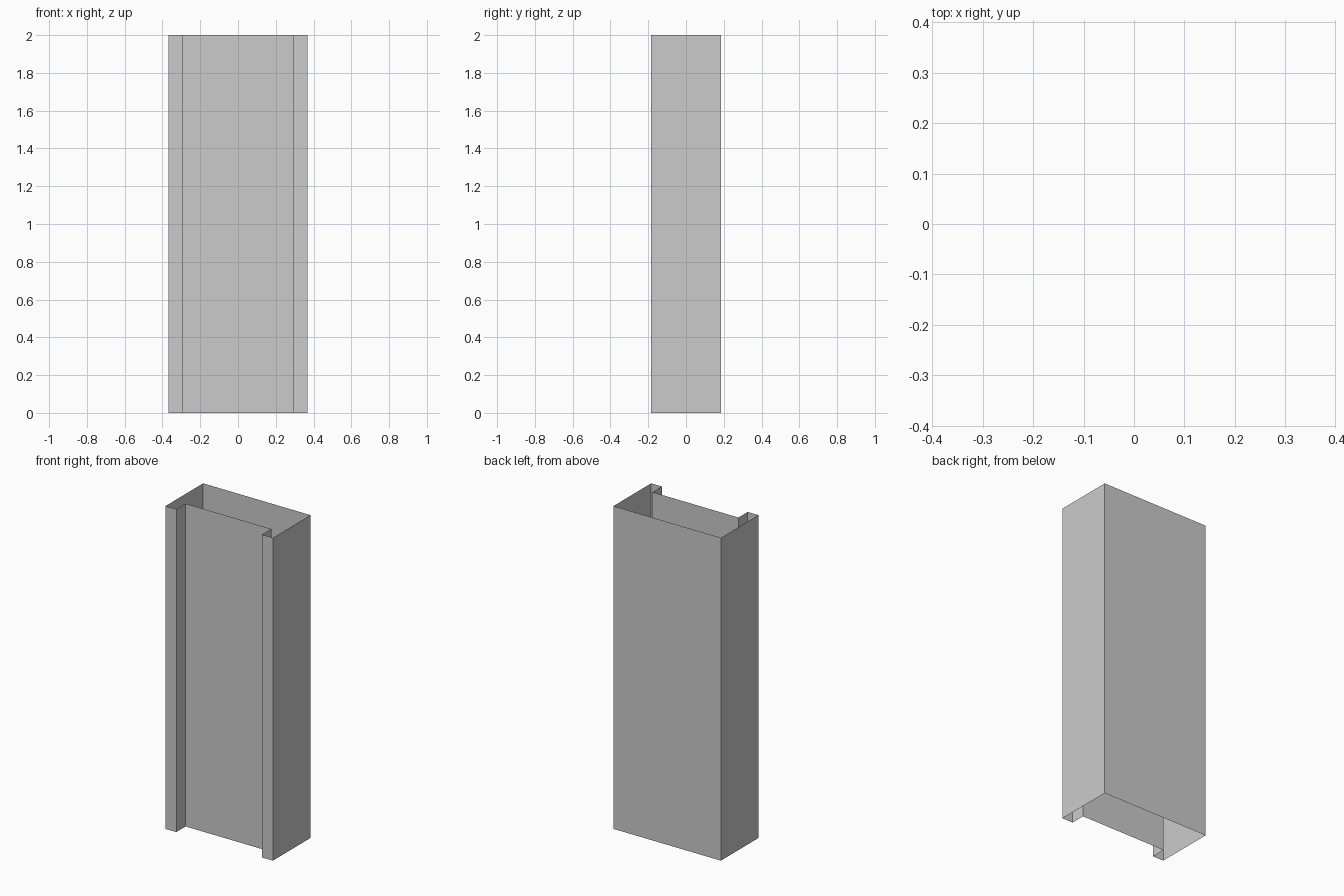
import bpy
import bmesh

if "Cube" in bpy.data.objects:
    bpy.data.objects.remove(bpy.data.objects["Cube"])

HEIGHT = 2.0
HALF_W, HALF_D = 0.368, 0.184   # outer footprint
RECESS_X = 0.294                # half width of the recessed front panel
RECESS_Y = -HALF_D + 0.091      # y of the recessed panel

# Right half of the plan outline, front to back; the left half is mirrored
right = [(RECESS_X, RECESS_Y), (RECESS_X, -HALF_D), (HALF_W, -HALF_D), (HALF_W, HALF_D)]
outline = right + [(-x, y) for x, y in reversed(right)]

# Open-ended shell: walls only, no caps
bm = bmesh.new()
bottom = [bm.verts.new((x, y, 0)) for x, y in outline]
top = [bm.verts.new((x, y, HEIGHT)) for x, y in outline]
for i in range(len(outline)):
    j = (i + 1) % len(outline)
    bm.faces.new((bottom[i], bottom[j], top[j], top[i]))

mesh = bpy.data.meshes.new("wall_shell")
bm.to_mesh(mesh)
bm.free()
shell = bpy.data.objects.new("wall_shell", mesh)
bpy.context.collection.objects.link(shell)
